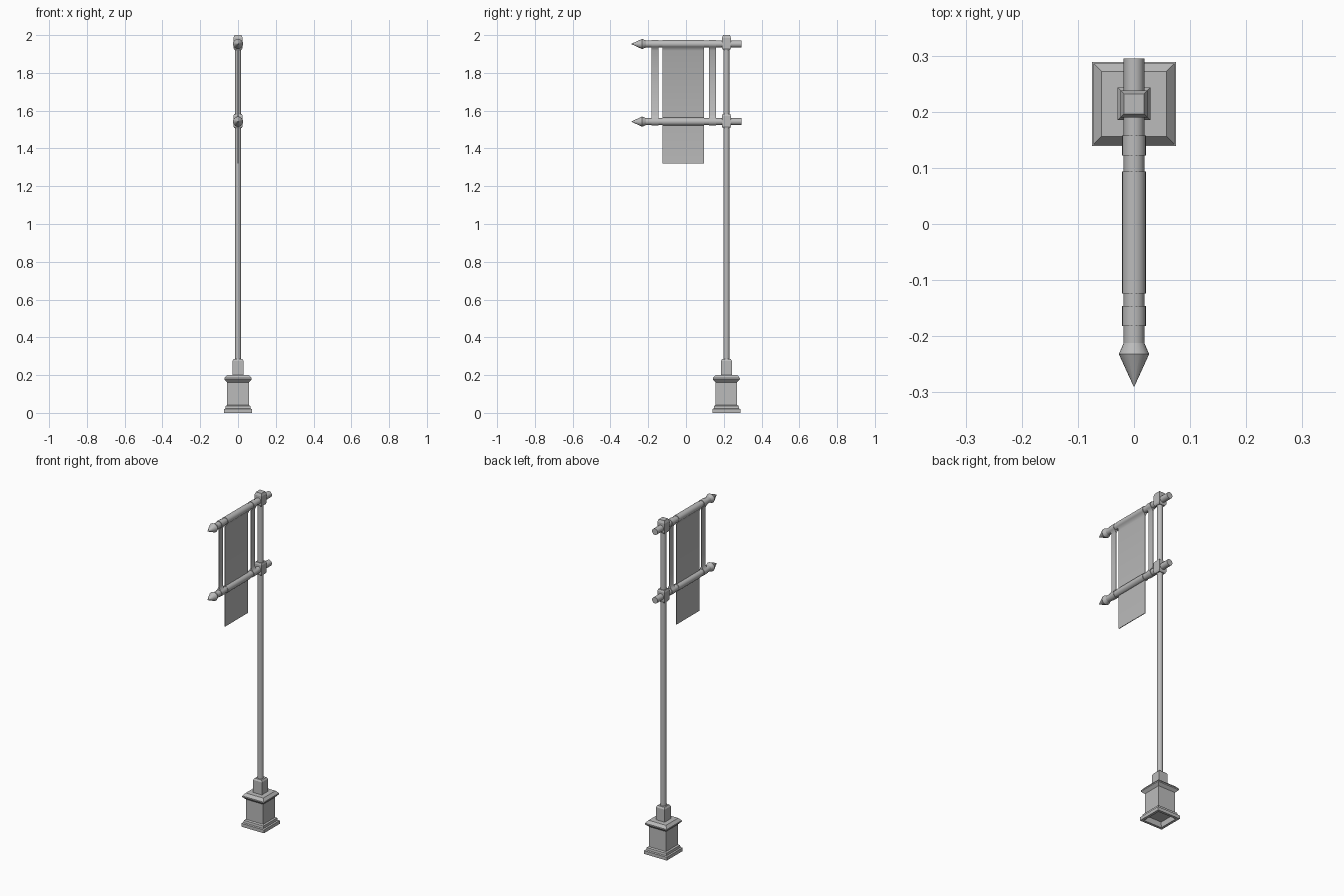
import bpy, bmesh, math

cube = bpy.data.objects.get("Cube")
if cube:
    bpy.data.objects.remove(cube, do_unlink=True)

POLE_Y = 0.214
ROD_HEIGHTS = {"upper": 1.953, "lower": 1.542}

grey = bpy.data.materials.new("plain_grey")
grey.use_nodes = True
COLOUR = (0.5, 0.5, 0.5, 1)
grey.diffuse_color = COLOUR
grey.node_tree.nodes["Principled BSDF"].inputs["Base Color"].default_value = COLOUR


def finish(name, bm, smooth=False):
    bmesh.ops.recalc_face_normals(bm, faces=bm.faces[:])
    mesh = bpy.data.meshes.new(name)
    bm.to_mesh(mesh)
    bm.free()
    mesh.materials.append(grey)
    obj = bpy.data.objects.new(name, mesh)
    bpy.context.collection.objects.link(obj)
    if smooth:
        bpy.ops.object.select_all(action='DESELECT')
        obj.select_set(True)
        bpy.context.view_layer.objects.active = obj
        bpy.ops.object.shade_smooth_by_angle(angle=math.radians(35))
    return obj


def stack(name, profile, sides, place, start=0.0, smooth=False, caps=True):
    """Loft regular rings of (radius, distance) along an axis."""
    bm = bmesh.new()
    rings = []
    for radius, dist in profile:
        ring = []
        for i in range(sides):
            a = start + math.tau * i / sides
            ring.append(bm.verts.new(place(radius * math.cos(a), radius * math.sin(a), dist)))
        rings.append(ring)
    for low, high in zip(rings, rings[1:]):
        for i in range(sides):
            j = (i + 1) % sides
            bm.faces.new((low[i], low[j], high[j], high[i]))
    if caps:
        bm.faces.new(rings[0])
        bm.faces.new(rings[-1])
    return finish(name, bm, smooth)


def upright(x, y, d):
    return (x, y + POLE_Y, d)


def square_stack(name, profile):
    scaled = [(half * math.sqrt(2), z) for half, z in profile]
    return stack(name, scaled, 4, upright, math.pi / 4)


def cloth(name, y0, y1, top, bottom, loop_below):
    """Thin hanging sheet whose top wraps the rod at height top."""
    sleeve, thin = 0.021, 0.002
    half = [(sleeve * math.cos(math.radians(a)), top + sleeve * math.sin(math.radians(a)))
            for a in range(90, -61, -15)]
    half.append((thin, top - 0.035))
    if loop_below:
        half.append((thin, bottom + 0.035))
        half += [(sleeve * math.cos(math.radians(a)), bottom + sleeve * math.sin(math.radians(a)))
                 for a in range(60, -91, -15)]
    else:
        half.append((thin, bottom))
    mirrored = [(-x, z) for x, z in reversed(half) if x > 0.0001]
    outline = half + mirrored
    bm = bmesh.new()
    face = bm.faces.new([bm.verts.new((x, y0, z)) for x, z in outline])
    moved = bmesh.ops.extrude_face_region(bm, geom=[face])["geom"]
    verts = [g for g in moved if isinstance(g, bmesh.types.BMVert)]
    bmesh.ops.translate(bm, verts=verts, vec=(0, y1 - y0, 0))
    return finish(name, bm, True)


# Moulded pedestal with a recessed underside
square_stack("pedestal", [
    (0.055, 0.03), (0.06, 0.0), (0.075, 0.0), (0.075, 0.02), (0.067, 0.023),
    (0.065, 0.037), (0.057, 0.042), (0.057, 0.162), (0.072, 0.177),
    (0.072, 0.184), (0.058, 0.2)])
square_stack("pole_socket", [(0.029, 0.198), (0.029, 0.275), (0.023, 0.285)])

# Pole
stack("pole", [(0.0165, 0.27), (0.0165, 1.96)], 16, upright, smooth=True)

# Brackets, rods and pointed finials
for level, z in ROD_HEIGHTS.items():
    if level == "upper":
        square_stack("upper_bracket", [(0.019, 1.922), (0.024, 1.932), (0.024, 1.985), (0.018, 2.0)])
    else:
        square_stack("lower_bracket", [(0.020, 1.508), (0.024, 1.518), (0.024, 1.572), (0.020, 1.582)])

    def along(x, y, d, z=z):
        return (x, d, z + y)

    stack(level + "_rod", [(0.0185, -0.215), (0.0185, 0.295)], 16, along, smooth=True)
    stack(level + "_finial", [(0.0185, -0.212), (0.027, -0.232), (0.0005, -0.29)],
          16, along, smooth=True)

# Banner and its two side straps
cloth("banner", -0.124, 0.094, ROD_HEIGHTS["upper"], 1.32, False)
cloth("front_strap", -0.182, -0.146, ROD_HEIGHTS["upper"], ROD_HEIGHTS["lower"], True)
cloth("back_strap", 0.122, 0.158, ROD_HEIGHTS["upper"], ROD_HEIGHTS["lower"], True)

# Sleeve where the banner passes the lower rod
stack("banner_lower_sleeve", [(0.021, -0.124), (0.021, 0.094)], 16,
      lambda x, y, d: (x, d, ROD_HEIGHTS["lower"] + y), smooth=True)
